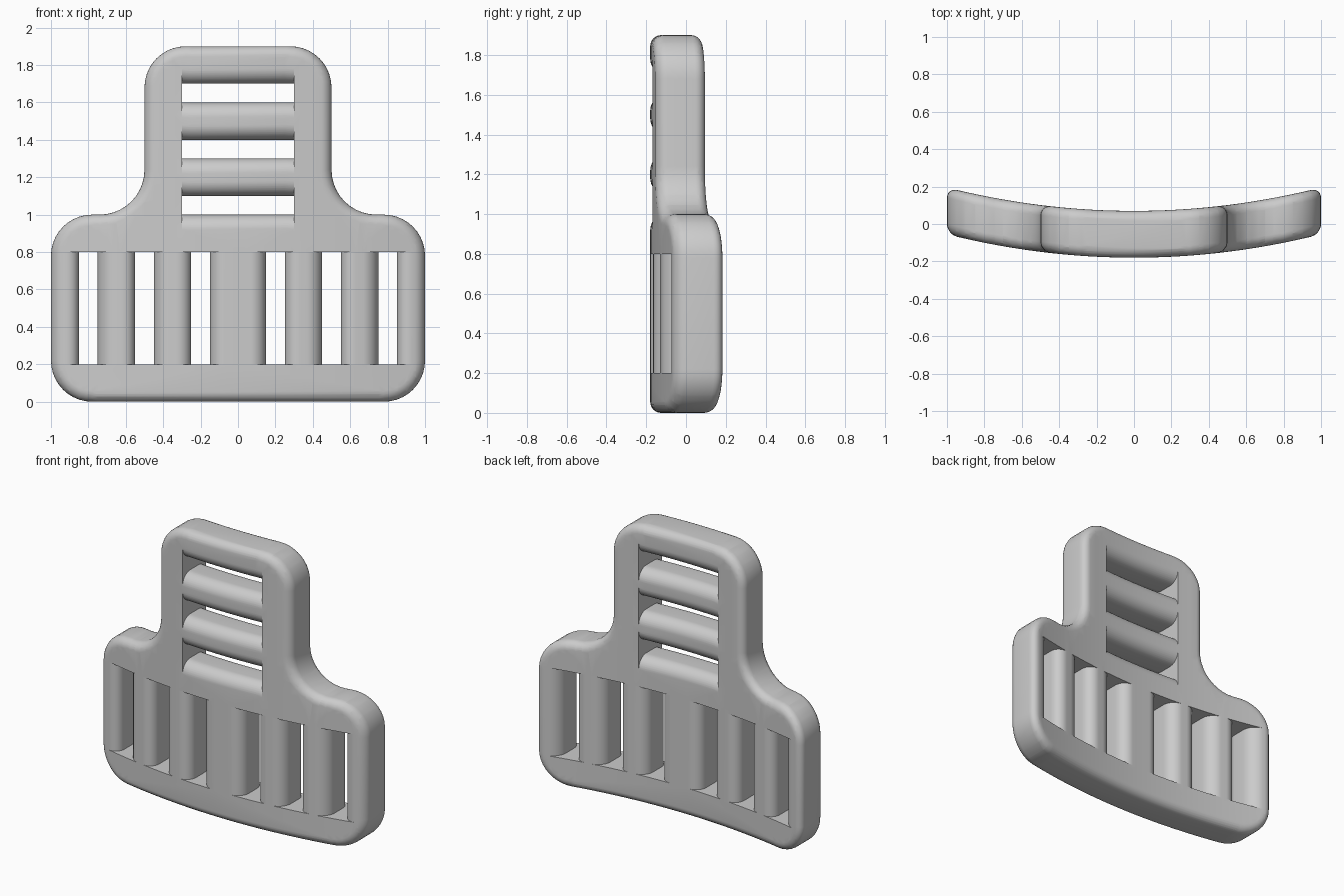
import bpy, bmesh, math
from mathutils import Vector

old = bpy.data.objects.get("Cube")
if old:
    bpy.data.objects.remove(old, do_unlink=True)

HALF = 0.125      # half thickness of the plate
RIM = 0.055       # rounding of the outer rim
FLARE = 0.08      # rounding of the bars beside each slot
BEND = 0.125      # sideways curvature of the plate
MID = -0.055      # depth offset of the plate centre

grey = bpy.data.materials.new("plain grey")
grey.use_nodes = True
grey.diffuse_color = (0.6, 0.6, 0.6, 1)
grey.node_tree.nodes["Principled BSDF"].inputs["Base Color"].default_value = (0.6, 0.6, 0.6, 1)


def make_object(name, bm):
    bmesh.ops.recalc_face_normals(bm, faces=bm.faces)
    mesh = bpy.data.meshes.new(name)
    bm.to_mesh(mesh)
    bm.free()
    mesh.materials.append(grey)
    obj = bpy.data.objects.new(name, mesh)
    bpy.context.collection.objects.link(obj)
    return obj


def prism(bm, points, offset):
    """Extrude a closed loop of points by an offset."""
    face = bm.faces.new([bm.verts.new(p) for p in points])
    extruded = bmesh.ops.extrude_face_region(bm, geom=[face])["geom"]
    bmesh.ops.translate(bm, vec=offset, verts=[v for v in extruded if isinstance(v, bmesh.types.BMVert)])


def arc(cx, cz, radius, start, end, steps=10):
    angles = [math.radians(start + (end - start) * i / steps) for i in range(steps + 1)]
    return [(cx + radius * math.cos(a), cz + radius * math.sin(a)) for a in angles]


# plate outline: wide base with a narrow upper tab, right half then mirrored
half_outline = (arc(0.78, 0.22, 0.22, -90, 0) + arc(0.78, 0.78, 0.22, 0, 90)
                + arc(0.74, 1.24, 0.24, 270, 180) + arc(0.28, 1.68, 0.22, 0, 90))
outline = half_outline + [(-x, z) for x, z in reversed(half_outline)]
bm = bmesh.new()
prism(bm, [(x, -HALF, z) for x, z in outline], Vector((0, 2 * HALF, 0)))
rim = [e for e in bm.edges if abs(e.verts[0].co.y - e.verts[1].co.y) < 1e-5]
bmesh.ops.bevel(bm, geom=rim, offset=RIM, segments=6, profile=0.5, affect='EDGES')
plate = make_object("strap_plate", bm)

# slot cross-section: narrow in the middle, flaring out towards both faces
quarter = [(0.05 + FLARE * (1 - math.cos(t)), HALF - FLARE + FLARE * math.sin(t))
           for t in [math.radians(90 * i / 10) for i in range(11)]]
quarter.append((0.05 + FLARE, HALF + 0.05))
side = [(w, -d) for w, d in reversed(quarter)] + quarter
section = side + [(-w, d) for w, d in reversed(side)]

bm = bmesh.new()
for centre in (-0.8, -0.5, -0.2, 0.2, 0.5, 0.8):
    prism(bm, [(centre + w, d, 0.2) for w, d in section], Vector((0, 0, 0.6)))
for centre in (1.05, 1.35, 1.65):
    prism(bm, [(-0.3, d, centre + w) for w, d in section], Vector((0.6, 0, 0)))
cutter = make_object("slot_cutter", bm)
cutter.hide_render = True

# cut the slots
cut = plate.modifiers.new("slots", 'BOOLEAN')
cut.operation = 'DIFFERENCE'
cut.solver = 'EXACT'
cut.object = cutter
bpy.context.view_layer.objects.active = plate
plate.select_set(True)
bpy.ops.object.modifier_apply(modifier="slots")
bpy.data.objects.remove(cutter, do_unlink=True)

# slice the plate into narrow strips and bend it
bm = bmesh.new()
bm.from_mesh(plate.data)
bmesh.ops.triangulate(bm, faces=bm.faces)
for i in range(-19, 20):
    bmesh.ops.bisect_plane(bm, geom=bm.verts[:] + bm.edges[:] + bm.faces[:], dist=1e-5,
                           plane_co=(i * 0.05, 0, 0), plane_no=(1, 0, 0))
for v in bm.verts:
    v.co.y += MID + BEND * v.co.x ** 2
bmesh.ops.triangulate(bm, faces=bm.faces)
bm.to_mesh(plate.data)
bm.free()

bpy.ops.object.select_all(action='DESELECT')
plate.select_set(True)
bpy.ops.object.shade_smooth_by_angle(angle=math.radians(30))
